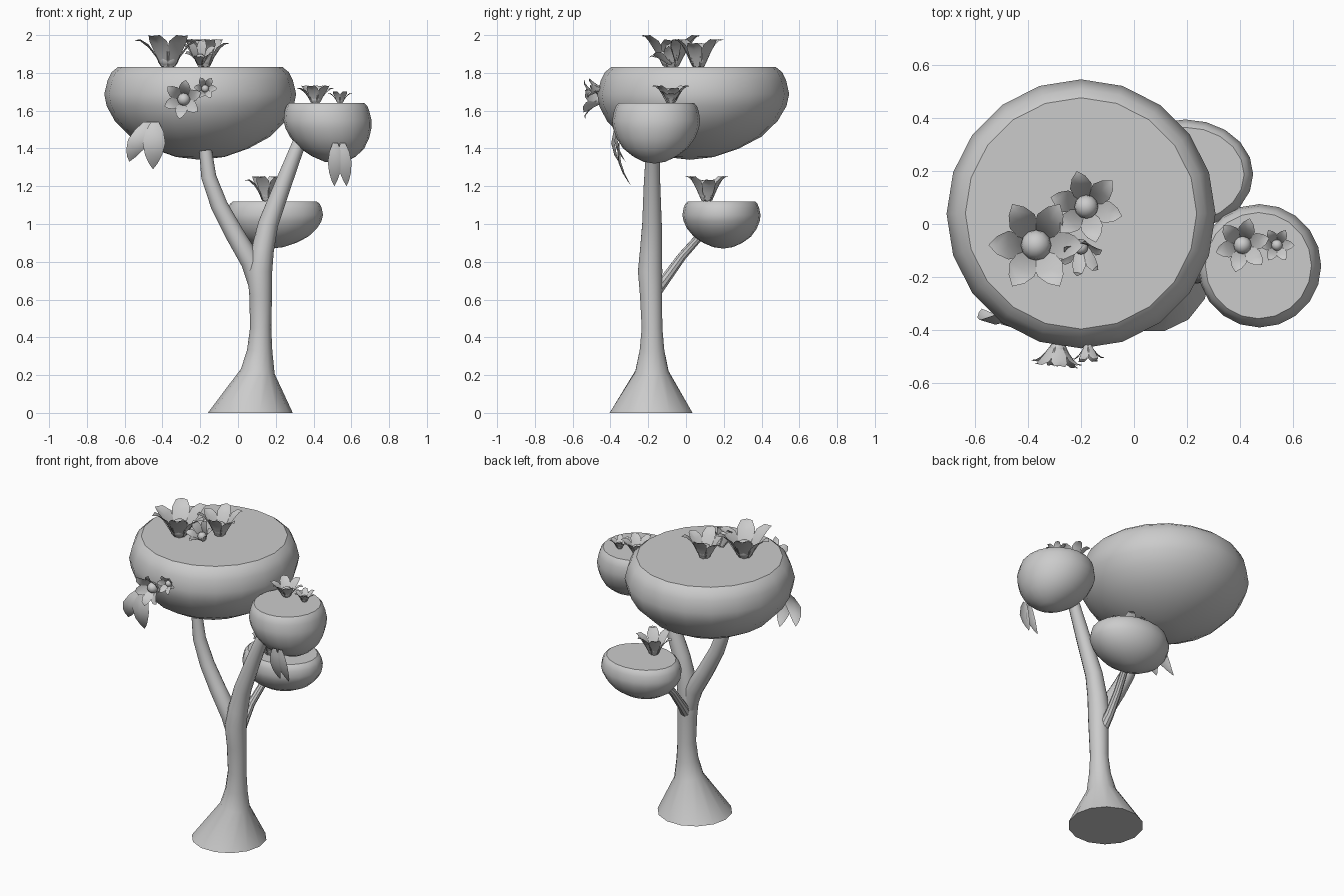
import bpy, bmesh
from math import sin, cos, pi, radians
from mathutils import Vector, Matrix

if "Cube" in bpy.data.objects:
    bpy.data.objects.remove(bpy.data.objects["Cube"])

UP = Vector((0, 0, 1))


def finish(bm, name, angle=35):
    bmesh.ops.recalc_face_normals(bm, faces=bm.faces)
    me = bpy.data.meshes.new(name)
    bm.to_mesh(me)
    bm.free()
    ob = bpy.data.objects.new(name, me)
    bpy.context.collection.objects.link(ob)
    bpy.ops.object.select_all(action='DESELECT')
    ob.select_set(True)
    bpy.context.view_layer.objects.active = ob
    bpy.ops.object.shade_smooth_by_angle(angle=radians(angle))
    return ob


def bridge(bm, a, b):
    n = len(a)
    for i in range(n):
        bm.faces.new((a[i], a[(i + 1) % n], b[(i + 1) % n], b[i]))


def tube(name, pts, sides=14):
    """Sweep a round section along (x, y, z, radius) points."""
    bm = bmesh.new()
    rings = []
    for k, p in enumerate(pts):
        t = Vector(pts[min(k + 1, len(pts) - 1)][:3]) - Vector(pts[max(k - 1, 0)][:3])
        q = UP.rotation_difference(t) if p[2] > 0 else UP.rotation_difference(UP)
        c = Vector(p[:3])
        rings.append([bm.verts.new(c + q @ Vector((p[3] * cos(2 * pi * i / sides),
                                                   p[3] * sin(2 * pi * i / sides), 0)))
                      for i in range(sides)])
    for a, b in zip(rings, rings[1:]):
        bridge(bm, a, b)
    bm.faces.new(rings[0])
    bm.faces.new(rings[-1])
    return finish(bm, name)


BOWL = [(.25, .03), (.5, .12), (.73, .25), (.89, .42), (.975, .58), (1, .71),
        (.965, .86), (.925, .945), (.86, 1)]


def canopy(name, cx, cy, z0, z1, rx, ry, shear=(0, 0), sides=20):
    """Flat-topped bowl of foliage; shear moves the lowest point sideways."""
    bm = bmesh.new()

    def point(r, t, a):
        s = (1 - t) ** 2
        return bm.verts.new((cx + rx * r * cos(a) + shear[0] * s,
                             cy + ry * r * sin(a) + shear[1] * s, z0 + t * (z1 - z0)))
    rings = [[point(r, t, 2 * pi * i / sides) for i in range(sides)] for r, t in BOWL]
    for a, b in zip(rings, rings[1:]):
        bridge(bm, a, b)
    tip = point(0, 0, 0)
    for i in range(sides):
        bm.faces.new((tip, rings[0][i], rings[0][(i + 1) % sides]))
    bm.faces.new(rings[-1])
    return finish(bm, name)


def blade(bm, rows, mat):
    """Leaf strip from rows of (out, up, half width), with a sunken midrib."""
    prev = None
    for out, up, w in rows:
        row = [bm.verts.new(mat @ Vector((out, s * w, up + abs(s) * w * .3))) for s in (-1, 0, 1)]
        if prev:
            for i in (0, 1):
                bm.faces.new((prev[i], prev[i + 1], row[i + 1], row[i]))
        prev = row
    bmesh.ops.remove_doubles(bm, verts=bm.verts, dist=1e-5)


PETAL = [(.2, 0, .14), (.36, .38, .25), (.58, .74, .30), (.82, .97, .19), (1, 1, 0)]


def flower(name, pos, direction, R, H, phase=0):
    """Six cupped petals around a round centre."""
    bm = bmesh.new()
    base = Matrix.Translation(pos) @ UP.rotation_difference(Vector(direction)).to_matrix().to_4x4()
    for k in range(6):
        rot = Matrix.Rotation(radians(phase + 60 * k), 4, 'Z')
        sink = 1 - .14 * (k % 3 == 0)
        blade(bm, [(o * R, u * H * sink, w * R) for o, u, w in PETAL], base @ rot)
    bmesh.ops.create_uvsphere(bm, u_segments=12, v_segments=8, radius=R * .32,
                              matrix=base @ Matrix.Translation((0, 0, H * .3)))
    return finish(bm, name)


def leaf(name, top, tip, width, bulge):
    """Hanging leaf that bows forward between its top and its tip."""
    bm = bmesh.new()
    a, b = Vector(top), Vector(tip)
    prev = None
    for t, w in [(0, .35), (.2, .8), (.45, 1), (.7, .75), (.88, .38), (1, 0)]:
        c = a.lerp(b, t) + Vector((0, -bulge * sin(pi * t), 0))
        row = [bm.verts.new(c + Vector((s * w * width / 2, abs(s) * w * width * .15, 0)))
               for s in (-1, 0, 1)]
        if prev:
            for i in (0, 1):
                bm.faces.new((prev[i], prev[i + 1], row[i + 1], row[i]))
        prev = row
    bmesh.ops.remove_doubles(bm, verts=bm.verts, dist=1e-5)
    return finish(bm, name)


# Trunk flowing into the right branch, plus left and back branches
tube("trunk", [(.065, -.185, 0, .225), (.105, -.18, .22, .09), (.115, -.18, .33, .067),
               (.12, -.18, .45, .056), (.12, -.185, .62, .06), (.115, -.19, .75, .066),
               (.13, -.185, .86, .06), (.16, -.18, 1.0, .053), (.235, -.18, 1.2, .045),
               (.32, -.175, 1.42, .036), (.38, -.17, 1.5, .03)])
tube("left_branch", [(.1, -.18, .68, .045), (.07, -.18, .8, .055), (-.02, -.18, .95, .05),
                     (-.1, -.18, 1.1, .045), (-.155, -.18, 1.25, .04), (-.172, -.18, 1.39, .034)])
tube("back_branch", [(.11, -.17, .63, .035), (.105, -.1, .72, .028), (.11, -.02, .83, .024),
                     (.13, .06, .92, .022), (.15, .1, .97, .02)], 10)

# Canopies
canopy("large_canopy", -.2, .04, 1.34, 1.83, .508, .508, (0, -.02))
canopy("right_canopy", .47, -.157, 1.32, 1.64, .233, .233, (.05, -.01))
canopy("back_canopy", .195, .187, .87, 1.12, .257, .207, (-.02, .01))

# Flowers: position, facing, radius, height, phase
FLOWERS = [
    ("large_top_flower", (-.37, -.08, 1.83), (0, 0, 1), .18, .165, 0),
    ("medium_top_flower", (-.18, .065, 1.83), (0, 0, 1), .14, .145, -15),
    ("small_top_flower", (-.2, -.07, 1.85), (0, -.6, .8), .085, .1, 20),
    ("large_side_flower", (-.285, -.45, 1.66), (-.1, -1, 0), .105, .085, 15),
    ("small_side_flower", (-.175, -.455, 1.715), (.05, -1, .1), .062, .06, 0),
    ("right_large_flower", (.41, -.08, 1.64), (0, 0, 1), .105, .09, 15),
    ("right_small_flower", (.54, -.08, 1.64), (0, 0, 1), .066, .06, 0),
    ("back_flower", (.155, .11, 1.12), (0, 0, 1), .12, .13, 10),
]
for f in FLOWERS:
    flower(*f)

# Hanging leaf pairs
leaf("large_leaf_left", (-.48, -.34, 1.54), (-.575, -.32, 1.33), .12, .05)
leaf("large_leaf_right", (-.44, -.36, 1.54), (-.45, -.33, 1.29), .12, .05)
leaf("right_leaf_left", (.515, -.36, 1.43), (.51, -.29, 1.2), .075, .03)
leaf("right_leaf_right", (.555, -.355, 1.43), (.575, -.29, 1.2), .075, .03)
